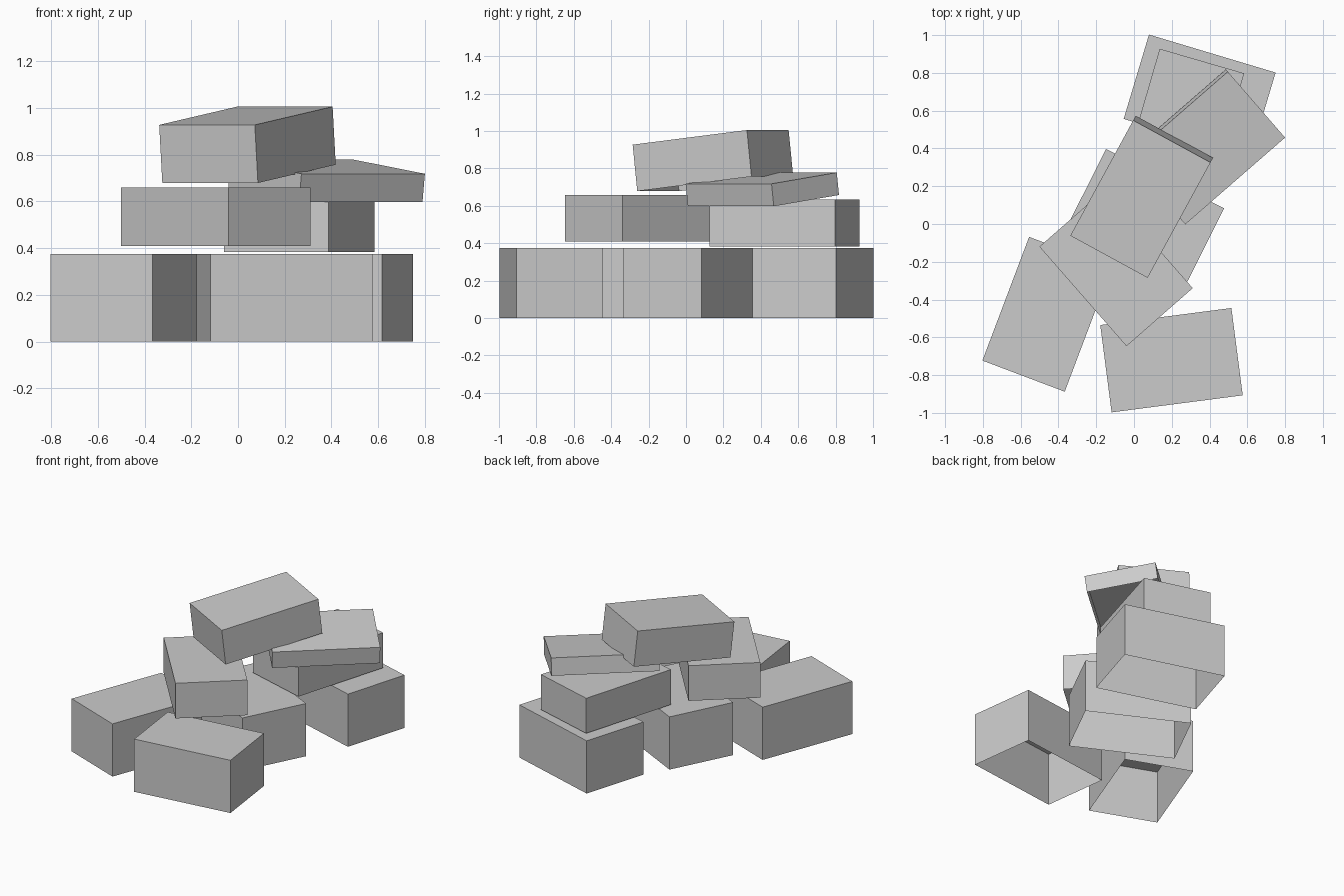
import bpy
import bmesh
from math import radians

if "Cube" in bpy.data.objects:
    bpy.data.objects.remove(bpy.data.objects["Cube"])


def block(name, center, height, yaw, roll=0.0, pitch=0.0):
    """An open-bottomed brick shell, turned by yaw and tilted by roll or pitch (degrees)."""
    bpy.ops.mesh.primitive_cube_add(
        size=1, location=center,
        rotation=(radians(roll), radians(pitch), radians(yaw)))
    obj = bpy.context.object
    obj.name = name
    obj.scale = (0.7, 0.466, height)
    # Remove the underside so the block is hollow from below
    bm = bmesh.new()
    bm.from_mesh(obj.data)
    bm.normal_update()
    under = [f for f in bm.faces if f.normal.z < -0.5]
    bmesh.ops.delete(bm, geom=under, context='FACES_ONLY')
    bm.to_mesh(obj.data)
    bm.free()
    return obj


# Bottom layer: four tall blocks on the floor
for name, x, y, yaw in (
    ("base_block_left", -0.461, -0.478, 69.3),
    ("base_block_front", 0.1985, -0.721, 7.4),
    ("base_block_middle", 0.06, 0.032, -26.7),
    ("base_block_back", 0.3475, 0.679, -16.7),
):
    block(name, (x, y, 0.1875), 0.375, yaw)

# Middle layer: two level blocks
block("middle_block_back", (0.262, 0.5265, 0.509), 0.25, 73.8)
block("middle_block_front", (-0.095, -0.23, 0.534), 0.25, -48.8)

# Upper layer: tilted slab and tilted top block
block("tilted_slab", (0.379, 0.408, 0.688), 0.121, 41, roll=7.4)
block("top_block", (0.0405, 0.144, 0.842), 0.25, 61.4, pitch=-6.4)
